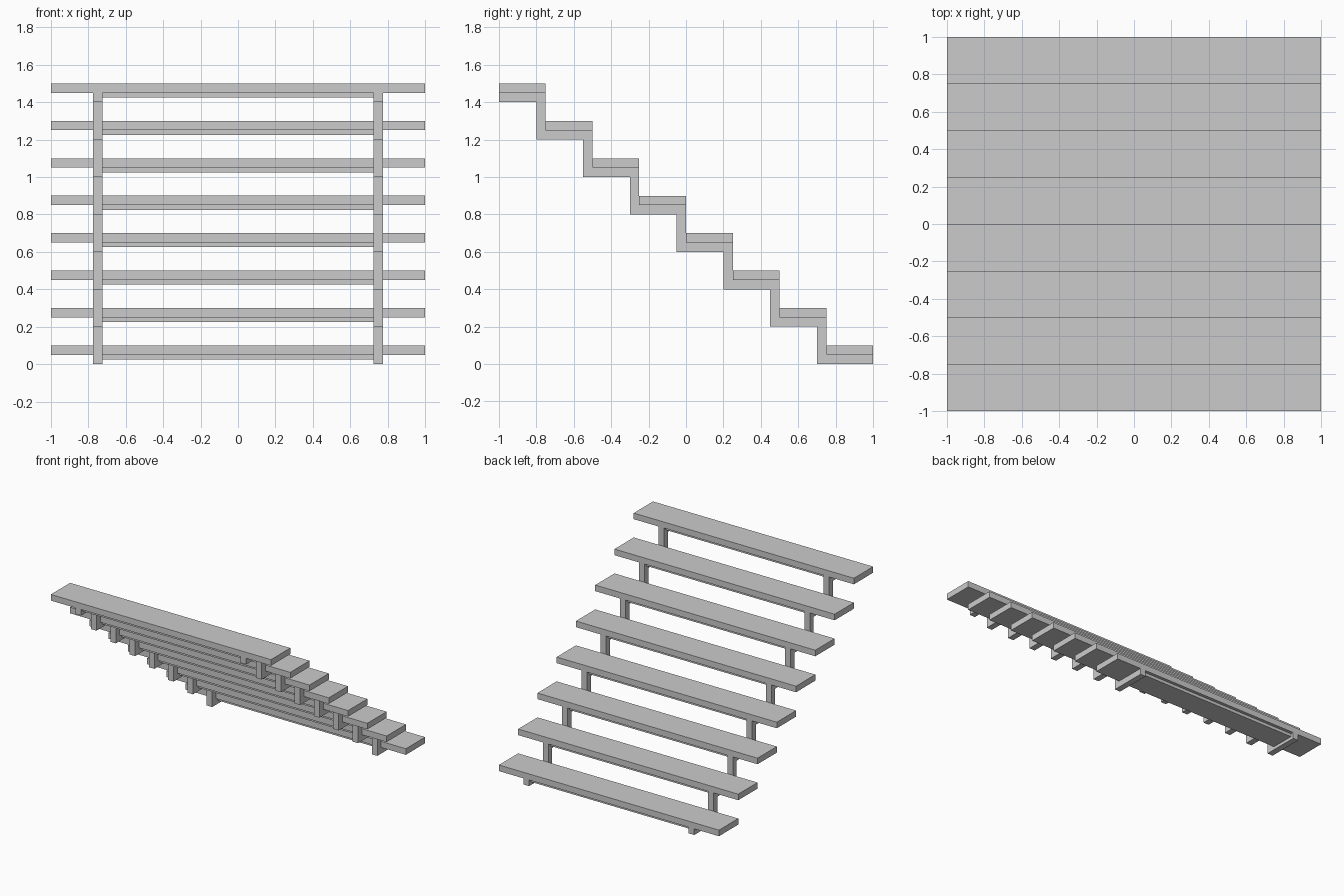
import bpy

if "Cube" in bpy.data.objects:
    bpy.data.objects.remove(bpy.data.objects["Cube"])

STEPS, RUN, RISE, T = 8, 0.25, 0.20, 0.05


def box(name, x, y, z):
    """Box from (min, max) ranges on each axis."""
    bpy.ops.mesh.primitive_cube_add(
        size=1, location=[(a + b) / 2 for a, b in (x, y, z)])
    ob = bpy.context.object
    ob.name = name
    ob.scale = [b - a for a, b in (x, y, z)]
    bpy.ops.object.transform_apply(location=False, rotation=False, scale=True)
    return ob


def stringer(name, x):
    """Zigzag profile in the YZ plane, extruded along x."""
    upper, lower = [(1, T)], [(1, 0)]
    for i in range(STEPS - 1):
        y, z = 1 - RUN * (i + 1), RISE * i
        upper += [(y, z + T), (y, z + RISE + T)]
        lower += [(y - T, z), (y - T, z + RISE)]
    top = RISE * (STEPS - 1)
    profile = upper + [(-1, top + T), (-1, top)] + lower[::-1]
    n = len(profile)
    verts = [(x + s * T / 2, y, z) for s in (-1, 1) for y, z in profile]
    faces = [tuple(range(n))[::-1], tuple(range(n, 2 * n))]
    faces += [(i, (i + 1) % n, n + (i + 1) % n, n + i) for i in range(n)]
    # counter-clockwise profile seen from +x keeps the normals outward
    mesh = bpy.data.meshes.new(name)
    mesh.from_pydata(verts, [], faces)
    ob = bpy.data.objects.new(name, mesh)
    bpy.context.collection.objects.link(ob)
    return ob


# treads, each with a thin support panel between the stringers
for i in range(STEPS):
    y0, z0 = 1 - RUN * (i + 1), RISE * i
    box(f"tread_{i + 1}", (-1, 1), (y0, y0 + RUN), (z0 + T, z0 + 2 * T))
    box(f"tread_support_{i + 1}", (-0.725, 0.725),
        (y0 + 0.025, y0 + RUN - 0.025), (z0 + 0.025, z0 + T))

# zigzag stringers
stringer("left_stringer", -0.75)
stringer("right_stringer", 0.75)
